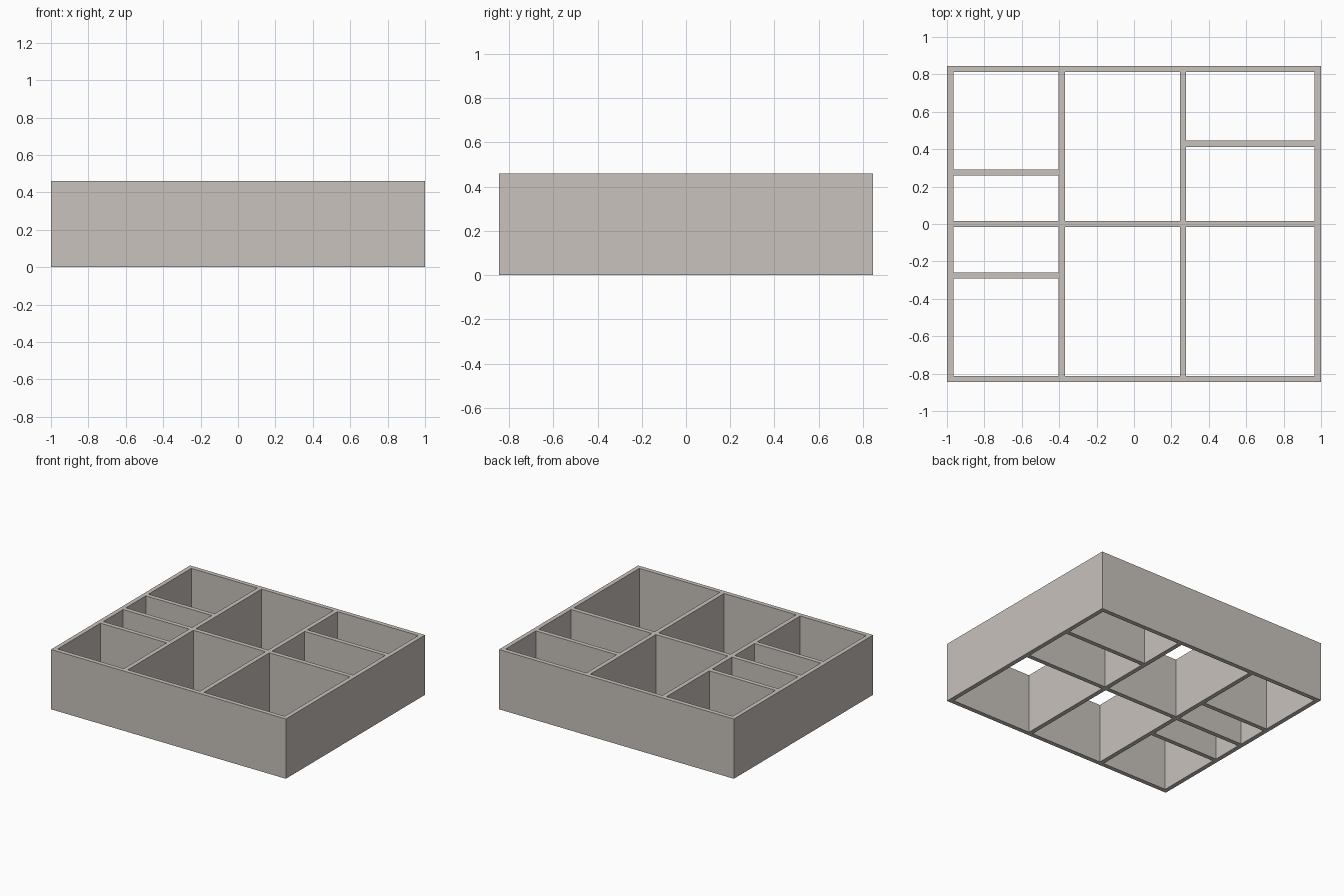
import bpy
import bmesh

if "Cube" in bpy.data.objects:
    bpy.data.objects.remove(bpy.data.objects["Cube"])

HALF_X, HALF_Y, HEIGHT, T = 1.0, 0.846, 0.46, 0.034
H = T / 2
# Wall centre lines
COLS = [-HALF_X + H, -0.386, 0.262, HALF_X - H]
BACK, FRONT = HALF_Y - H, -HALF_Y + H
ROWS = [
    [FRONT, -0.275, 0.0, 0.275, BACK],   # left column: four bins
    [FRONT, 0.0, BACK],                  # middle column: two bins
    [FRONT, 0.0, 0.43, BACK],            # right column: three bins
]

# Open compartments between neighbouring walls
bins = [(x0 + H, x1 - H, y0 + H, y1 - H)
        for x0, x1, rows in zip(COLS, COLS[1:], ROWS)
        for y0, y1 in zip(rows, rows[1:])]


def in_bin(x, y):
    return any(a < x < b and c < y < d for a, b, c, d in bins)


# Wall plan: fill every grid cell outside the compartments
xs = sorted({round(c + s * H, 5) for c in COLS for s in (-1, 1)})
ys = sorted({round(c + s * H, 5) for rows in ROWS for c in rows for s in (-1, 1)})
bm = bmesh.new()
for x0, x1 in zip(xs, xs[1:]):
    for y0, y1 in zip(ys, ys[1:]):
        if not in_bin((x0 + x1) / 2, (y0 + y1) / 2):
            bm.faces.new([bm.verts.new((x, y, 0)) for x, y in
                          ((x0, y0), (x1, y0), (x1, y1), (x0, y1))])
bmesh.ops.remove_doubles(bm, verts=bm.verts, dist=1e-4)

# Raise the plan into bottomless walls
ext = bmesh.ops.extrude_face_region(bm, geom=list(bm.faces), use_keep_orig=True)
top = [v for v in ext["geom"] if isinstance(v, bmesh.types.BMVert)]
bmesh.ops.translate(bm, verts=top, vec=(0, 0, HEIGHT))
bmesh.ops.recalc_face_normals(bm, faces=bm.faces)

mesh = bpy.data.meshes.new("divider_walls")
bm.to_mesh(mesh)
bm.free()
mat = bpy.data.materials.new("warm grey")
mat.diffuse_color = (0.578, 0.539, 0.503, 1)
mat.use_nodes = True
mat.node_tree.nodes["Principled BSDF"].inputs["Base Color"].default_value = mat.diffuse_color
mesh.materials.append(mat)
obj = bpy.data.objects.new("divider_walls", mesh)
bpy.context.collection.objects.link(obj)
